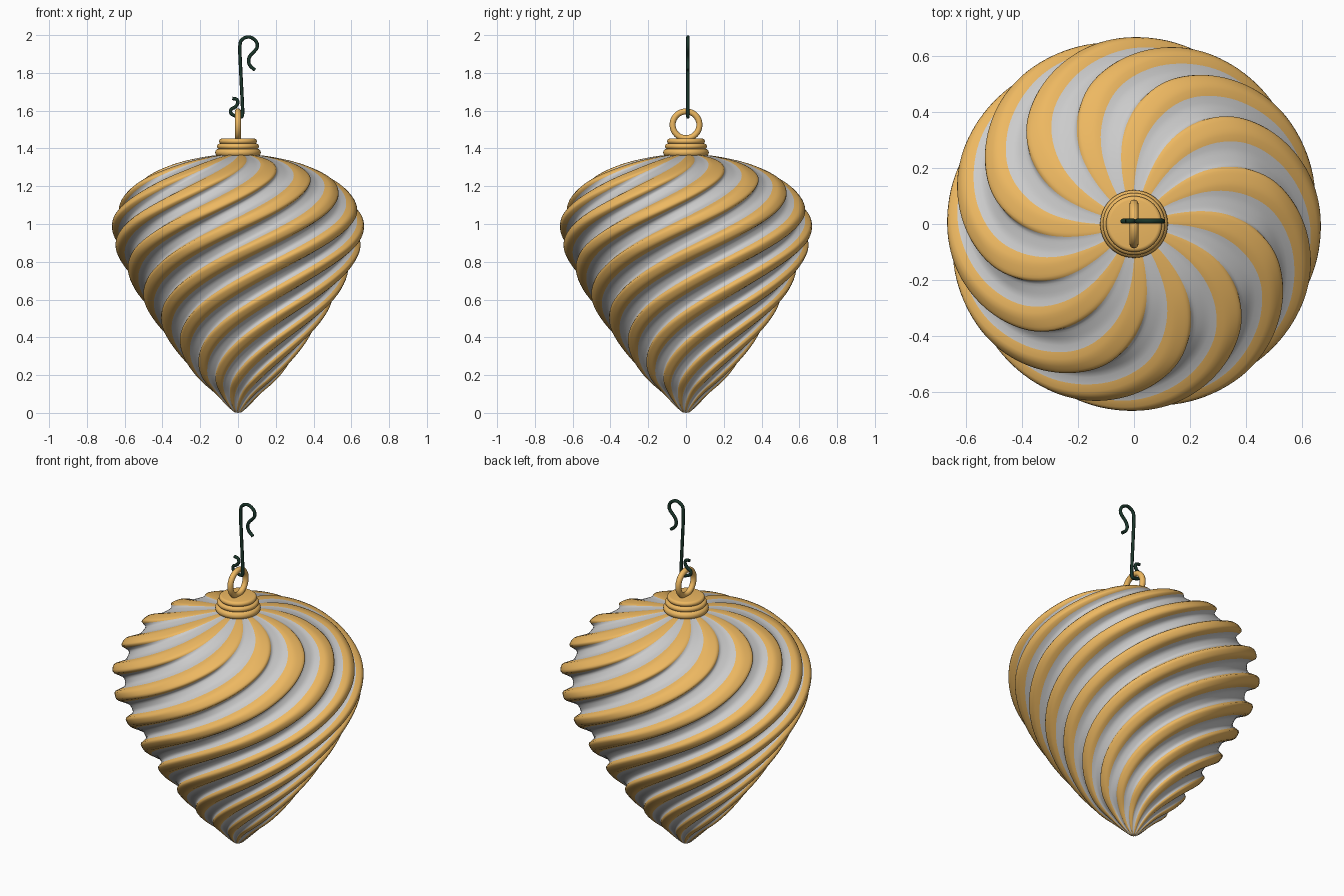
import bpy, bmesh
from math import sin, cos, pi, tau, tanh, radians
from mathutils import Vector

if "Cube" in bpy.data.objects:
    bpy.data.objects.remove(bpy.data.objects["Cube"])


def material(name, rgb):
    m = bpy.data.materials.new(name)
    m.diffuse_color = (*rgb, 1)
    m.use_nodes = True
    m.node_tree.nodes["Principled BSDF"].inputs["Base Color"].default_value = m.diffuse_color
    return m


gold = material("gold", (0.85, 0.48, 0.12))
silver = material("silver", (0.6, 0.6, 0.6))
green = material("dark_green", (0.01, 0.035, 0.022))


def spline(points, steps):
    """Catmull-Rom curve through 2D points."""
    p = [Vector(q) for q in points]
    p = [2 * p[0] - p[1]] + p + [2 * p[-1] - p[-2]]
    out = []
    for i in range(1, len(p) - 2):
        a, b, c, d = p[i - 1:i + 3]
        for s in range(steps):
            t = s / steps
            out.append(0.5 * (2 * b + (c - a) * t + (2 * a - 5 * b + 4 * c - d) * t * t
                              + (3 * b - a - 3 * c + d) * t ** 3))
    return out + [p[-2]]


def lathe(name, profile, segs, mats, shape=None, twist=None, pick=None):
    """Spin (r, z) rows around z, with optional rib shape and twist."""
    bm = bmesh.new()
    rows = []
    for r, z in profile:
        turn = twist(z) if twist else 0
        row = []
        for j in range(segs):
            a = tau * j / segs
            rr = max(r, 0) * (shape(a) if shape else 1)
            row.append(bm.verts.new((rr * cos(a + turn), rr * sin(a + turn), z)))
        rows.append(row)
    for lo, hi in zip(rows, rows[1:]):
        for j in range(segs):
            k = (j + 1) % segs
            f = bm.faces.new((lo[j], lo[k], hi[k], hi[j]))
            f.smooth = True
            if pick:
                f.material_index = pick(tau * (j + 0.5) / segs)
    bmesh.ops.remove_doubles(bm, verts=bm.verts, dist=1e-5)
    bmesh.ops.recalc_face_normals(bm, faces=bm.faces)
    me = bpy.data.meshes.new(name)
    bm.to_mesh(me)
    bm.free()
    for m in mats:
        me.materials.append(m)
    ob = bpy.data.objects.new(name, me)
    bpy.context.collection.objects.link(ob)
    return ob


# Swirled drop body: 12 ribs twisted evenly with height
RIBS, DEPTH = 12, 0.05
TWIST = radians(184)
PHASE = radians(70) / RIBS
body_profile = spline([(0, 0), (0.03, 0.012), (0.12, 0.1), (0.225, 0.2), (0.38, 0.4),
                       (0.515, 0.6), (0.62, 0.8), (0.658, 0.9), (0.667, 1.0), (0.645, 1.08),
                       (0.585, 1.17), (0.49, 1.25), (0.33, 1.32), (0.15, 1.36), (0, 1.37)], 8)
lathe("swirl_body", body_profile, RIBS * 16, [gold, silver],
      shape=lambda a: 1 - DEPTH + DEPTH * tanh(2 * cos(RIBS * a)) / tanh(2),
      twist=lambda z: TWIST * (z - 1.29) - PHASE,
      pick=lambda a: 0 if cos(RIBS * a) > 0 else 1)

# Cap made of three stacked rounded rings
cap_profile = [(0, 1.345), (0.1, 1.345)]
for r, z, h in ((0.121, 1.378, 0.021), (0.111, 1.411, 0.015), (0.1, 1.438, 0.014)):
    for i in range(9):
        t = -pi / 2 + pi * i / 8
        cap_profile.append((r - h + h * cos(t), z + h * sin(t)))
cap_profile.append((0, 1.452))
lathe("cap", cap_profile, 48, [gold])

# Hanging ring standing in the side plane
bpy.ops.mesh.primitive_torus_add(major_segments=48, minor_segments=16, major_radius=0.071,
                                 minor_radius=0.016, location=(0, 0, 1.525),
                                 rotation=(0, pi / 2, 0))
ring = bpy.context.object
ring.name = "hanging_ring"
ring.data.materials.append(gold)
bpy.ops.object.shade_smooth()

# Wire hook threaded through the ring
path = [(-0.03, 1.665), (-0.008, 1.66), (-0.001, 1.642), (-0.014, 1.62), (-0.036, 1.607),
        (-0.038, 1.587), (-0.016, 1.573), (0.012, 1.566), (0.024, 1.58), (0.022, 1.66),
        (0.015, 1.8), (0.01, 1.94), (0.024, 1.978), (0.06, 1.99), (0.095, 1.968),
        (0.1, 1.932), (0.064, 1.89), (0.056, 1.86), (0.066, 1.836), (0.09, 1.815)]
cu = bpy.data.curves.new("wire_hook", "CURVE")
cu.dimensions = "3D"
cu.bevel_depth = 0.009
cu.bevel_resolution = 2
cu.use_fill_caps = True
pts = spline(path, 5)
sp = cu.splines.new("POLY")
sp.points.add(len(pts) - 1)
for p, (x, z) in zip(sp.points, pts):
    p.co = (x, 0.01, z, 1)
    
sp.use_smooth = True
cu.materials.append(green)
hook = bpy.data.objects.new("wire_hook", cu)
bpy.context.collection.objects.link(hook)
